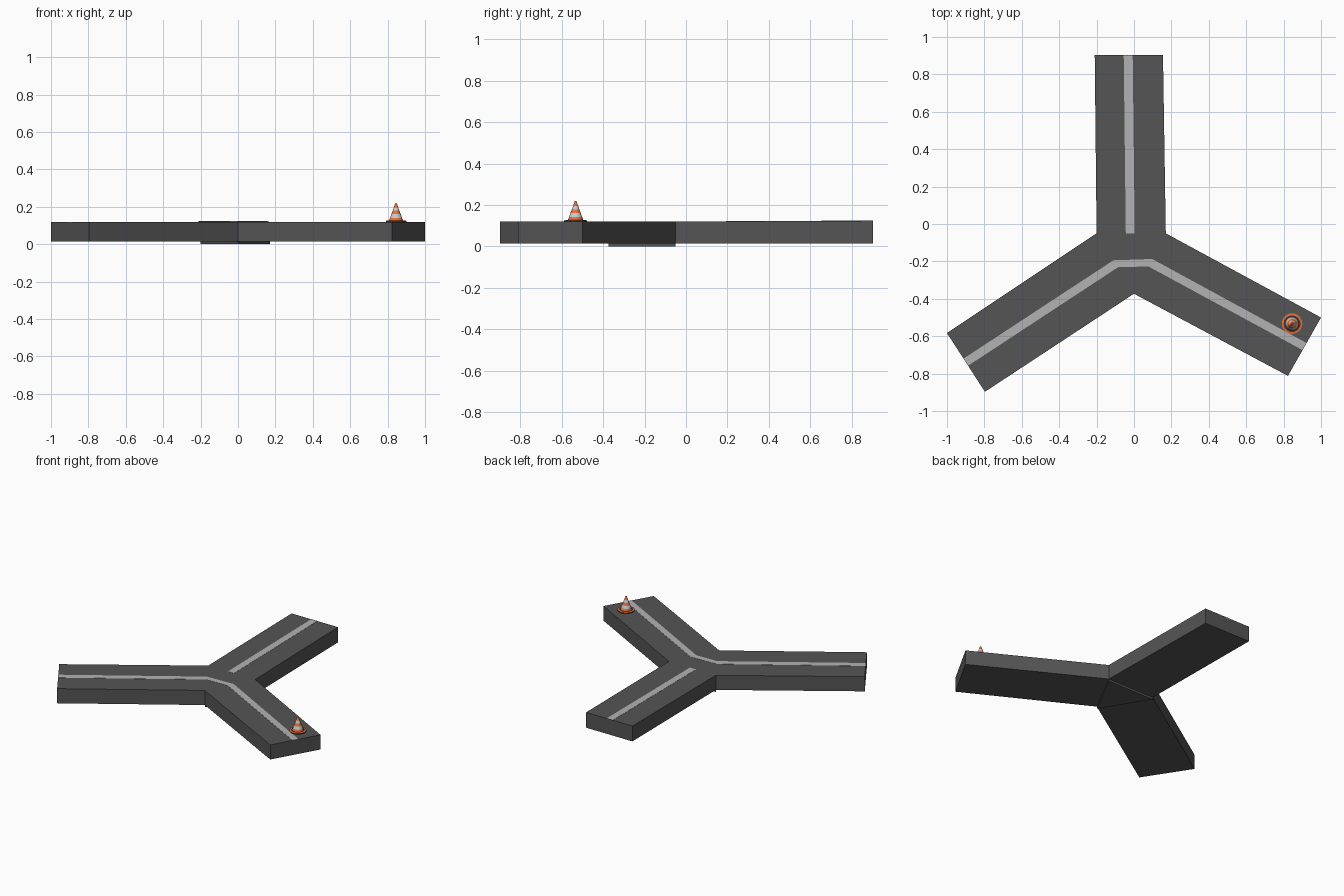
import bpy, bmesh, math

if "Cube" in bpy.data.objects:
    bpy.data.objects.remove(bpy.data.objects["Cube"])


def material(name, rgb):
    m = bpy.data.materials.new(name)
    m.diffuse_color = (*rgb, 1)
    m.use_nodes = True
    m.node_tree.nodes["Principled BSDF"].inputs["Base Color"].default_value = m.diffuse_color
    return m


ASPHALT = material("asphalt", (0.09, 0.09, 0.09))
PAINT = material("road_paint", (0.45, 0.45, 0.45))
ORANGE = material("orange", (0.8, 0.16, 0.04))
WHITE = material("white", (0.75, 0.75, 0.72))
RUBBER = material("rubber", (0.06, 0.05, 0.05))


def add_object(name, bm, mats):
    bmesh.ops.recalc_face_normals(bm, faces=bm.faces[:])
    me = bpy.data.meshes.new(name)
    bm.to_mesh(me)
    bm.free()
    for m in mats:
        me.materials.append(m)
    ob = bpy.data.objects.new(name, me)
    bpy.context.collection.objects.link(ob)
    return ob


def prism(name, outline, z0, z1, mat):
    """Extrude an (x, y) outline; z1 may be a list of top heights per corner."""
    tops = z1 if isinstance(z1, list) else [z1] * len(outline)
    bm = bmesh.new()
    low = [bm.verts.new((x, y, z0)) for x, y in outline]
    high = [bm.verts.new((x, y, z)) for (x, y), z in zip(outline, tops)]
    bm.faces.new(low[::-1])
    bm.faces.new(high)
    n = len(outline)
    for i in range(n):
        j = (i + 1) % n
        bm.faces.new((low[i], low[j], high[j], high[i]))
    return add_object(name, bm, [mat])


# Three road arms meeting at a triangular junction
A, B, C = (-0.2, -0.05), (0.17, -0.05), (0.0, -0.373)
TOP, END, BASE = 0.119, 0.124, 0.015
prism("junction", [A, C, B], 0.0, TOP, ASPHALT)
prism("back_road", [A, B, (0.155, 0.903), (-0.21, 0.903)], BASE, [TOP, TOP, END, END], ASPHALT)
prism("left_road", [A, (-1.0, -0.583), (-0.797, -0.897), C], BASE, TOP, ASPHALT)
prism("right_road", [C, (0.823, -0.812), (1.0, -0.5), B], BASE, TOP, ASPHALT)

# Painted centre lines
S = TOP + 0.001
prism("back_stripe", [(-0.044, -0.05), (0.004, -0.05), (-0.007, 0.903), (-0.055, 0.903)],
      TOP - 0.002, [S, S, END + 0.001, END + 0.001], PAINT)
L1, L2 = (-0.11, -0.194), (-0.085, -0.231)
R1, R2 = (0.097, -0.187), (0.077, -0.227)
prism("left_stripe", [L1, (-0.912, -0.72), (-0.887, -0.758), L2], TOP - 0.002, S, PAINT)
prism("junction_stripe", [L1, L2, R2, R1], TOP - 0.002, S, PAINT)
prism("right_stripe", [R1, R2, (0.901, -0.674), (0.922, -0.636)], TOP - 0.002, S, PAINT)


# Traffic cone
def lathe(name, profile, band_mats, mats, segments=24):
    bm = bmesh.new()
    rings = [[bm.verts.new((r * math.cos(2 * math.pi * k / segments),
                            r * math.sin(2 * math.pi * k / segments), z))
              for k in range(segments)] for r, z in profile]
    for i, slot in enumerate(band_mats):
        for k in range(segments):
            j = (k + 1) % segments
            f = bm.faces.new((rings[i][k], rings[i][j], rings[i + 1][j], rings[i + 1][k]))
            f.material_index = slot
            f.smooth = True
    bm.faces.new(rings[0][::-1]).material_index = band_mats[0]
    bm.faces.new(rings[-1]).material_index = band_mats[-1]
    ob = add_object(name, bm, mats)
    ob.location = (0.845, -0.533, TOP)
    bpy.context.view_layer.objects.active = ob
    ob.select_set(True)
    bpy.ops.object.shade_smooth_by_angle(angle=math.radians(35))
    ob.select_set(False)


lathe("cone_base", [(0.055, 0.0), (0.055, 0.006), (0.045, 0.008), (0.036, 0.008)],
      [1, 0, 1], [ORANGE, RUBBER])
lathe("cone_body", [(0.038, 0.006), (0.032, 0.022), (0.025, 0.042), (0.018, 0.06),
                    (0.012, 0.077), (0.005, 0.098), (0.003, 0.1)],
      [0, 1, 0, 1, 0, 0], [ORANGE, WHITE])
